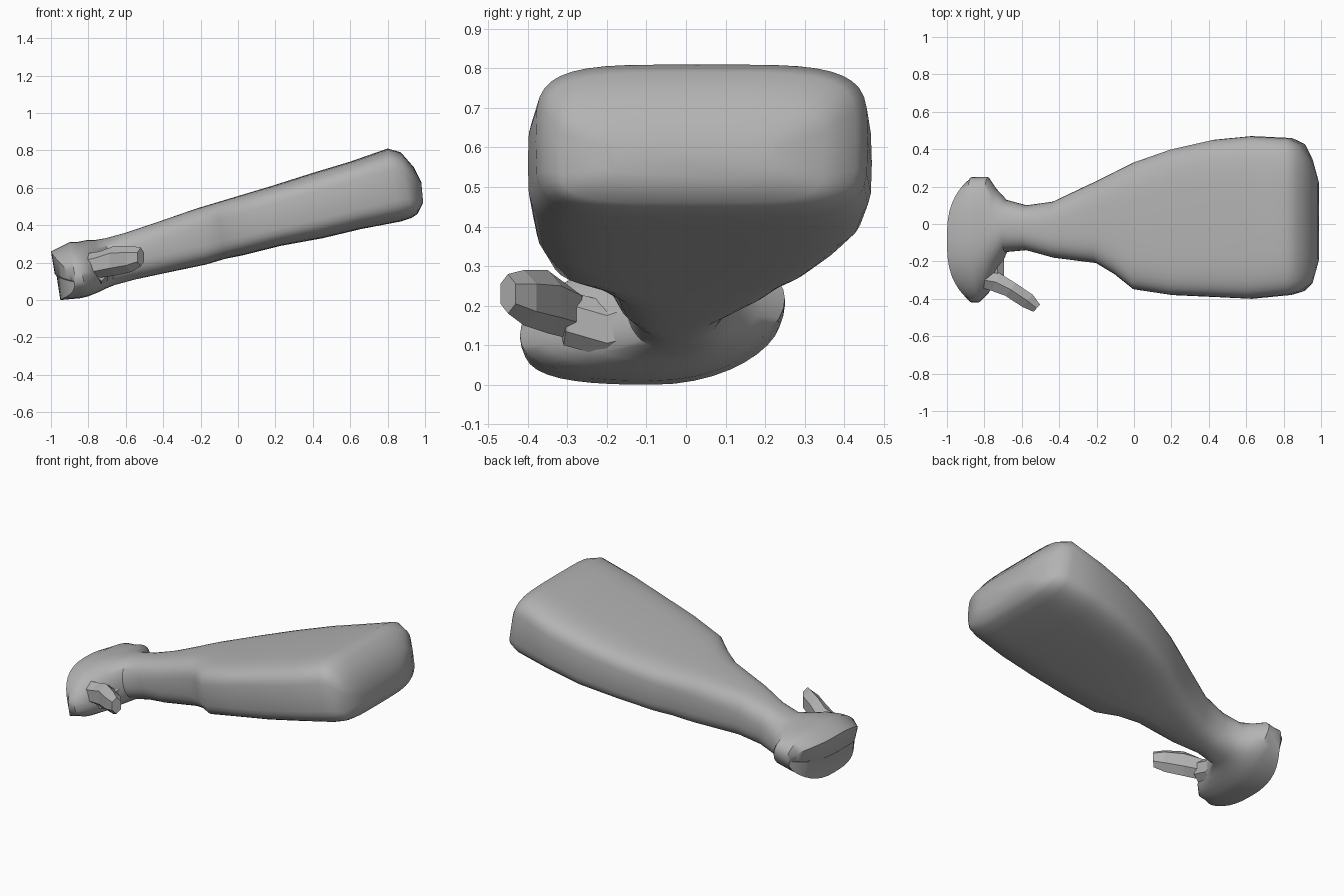
import bpy
import bmesh
import math
from mathutils import Vector

default_cube = bpy.data.objects.get("Cube")
if default_cube:
    bpy.data.objects.remove(default_cube, do_unlink=True)

# Single plain material
grey = bpy.data.materials.new("plain_grey")
grey.use_nodes = True
grey.diffuse_color = (0.45, 0.45, 0.45, 1)
grey.node_tree.nodes["Principled BSDF"].inputs["Base Color"].default_value = (0.45, 0.45, 0.45, 1)


def loft(name, rings, smooth_angle=None):
    """Join closed rings of points into a capped skin."""
    bm = bmesh.new()
    loops = [[bm.verts.new(p) for p in ring] for ring in rings]
    for a, b in zip(loops, loops[1:]):
        for i in range(len(a)):
            j = (i + 1) % len(a)
            bm.faces.new((a[i], a[j], b[j], b[i]))
    bm.faces.new(loops[0])
    bm.faces.new(loops[-1])
    bmesh.ops.recalc_face_normals(bm, faces=bm.faces)
    mesh = bpy.data.meshes.new(name)
    bm.to_mesh(mesh)
    bm.free()
    mesh.materials.append(grey)
    obj = bpy.data.objects.new(name, mesh)
    bpy.context.collection.objects.link(obj)
    if smooth_angle:
        bpy.ops.object.select_all(action="DESELECT")
        obj.select_set(True)
        bpy.context.view_layer.objects.active = obj
        bpy.ops.object.shade_smooth_by_angle(angle=math.radians(smooth_angle))
    return obj


def power(value, exponent):
    return math.copysign(abs(value) ** exponent, value)


def section(top_x, top_z, low_x, low_z, y_min, y_max, sides=40):
    """Rounded cross-section: round at the foot, boxier toward the wide end."""
    top, low = Vector((top_x, 0, top_z)), Vector((low_x, 0, low_z))
    centre, up = (top + low) / 2, (top - low) / 2
    mid, half = (y_min + y_max) / 2, (y_max - y_min) / 2
    along = min(max((centre.x + 0.75) / 0.9, 0), 1)
    exponent = 2 / (2.1 + 2.2 * along)
    roll = 0.12 if centre.x < -0.72 else 0
    bow = 0.1 if centre.x < -0.92 else 0
    ring = []
    for i in range(sides):
        angle = math.tau * i / sides
        spread = power(math.cos(angle), exponent)
        point = centre + up * power(math.sin(angle), exponent)
        # the foot leans to one side and its sole curves back at both tips
        point.x += bow * abs(spread) ** 3
        point.z += roll * half * spread * abs(spread)
        ring.append((point.x, mid + half * spread, point.z))
    return ring


# Sole, flared foot, narrow neck and broad flattened body in one skin:
# top x, top z, bottom x, bottom z, smallest y, largest y
stations = [
    (-.98, .14, -.97, .13, -.40, .23),
    (-1.0, .26, -.95, 0, -.41, .24),
    (-.90, .31, -.84, .01, -.42, .25),
    (-.86, .31, -.80, .02, -.42, .25),
    (-.81, .32, -.75, .04, -.37, .25),
    (-.77, .32, -.71, .06, -.28, .19),
    (-.71, .33, -.66, .08, -.15, .13),
    (-.60, .36, -.55, .11, -.14, .10),
    (-.45, .41, -.41, .14, -.18, .12),
    (-.22, .49, -.17, .19, -.21, .23),
    (-.12, .52, -.07, .22, -.27, .28),
    (-.02, .55, .03, .24, -.35, .33),
    (.18, .61, .23, .29, -.38, .40),
    (.40, .68, .45, .33, -.39, .45),
    (.60, .74, .66, .38, -.40, .47),
    (.80, .81, .87, .42, -.38, .46),
    (.87, .79, .93, .44, -.36, .43),
    (.94, .71, .96, .46, -.32, .35),
    (.98, .63, .99, .52, -.20, .23),
]
loft("body_neck_and_foot", [section(*s) for s in stations], smooth_angle=40)


def spur_ring(x, y, z, heading, width, height, sides=6):
    """Faceted ring standing across a horizontal heading in degrees."""
    turn = math.radians(heading)
    side = Vector((-math.sin(turn), math.cos(turn), 0))
    up = Vector((0, 0, 1))
    ring = []
    for i in range(sides):
        angle = math.tau * (i + 0.5) / sides
        ring.append(Vector((x, y, z)) + side * width * math.cos(angle) + up * height * math.sin(angle))
    return ring


# Rough spur growing out of the foot, and the ragged web joining it to the neck
spur_path = [
    (-.80, -.30, .18, -10, .05, .07),
    (-.74, -.31, .19, -25, .06, .07),
    (-.66, -.35, .21, -38, .05, .08),
    (-.57, -.41, .22, -42, .05, .07),
    (-.52, -.45, .23, -42, .03, .05),
]
web_path = [
    (-.72, -.10, .17, -90, .04, .08),
    (-.73, -.20, .14, -90, .04, .07),
    (-.73, -.31, .17, -80, .04, .07),
]
loft("spur", [spur_ring(*p) for p in spur_path])
loft("spur_web", [spur_ring(*p) for p in web_path])
